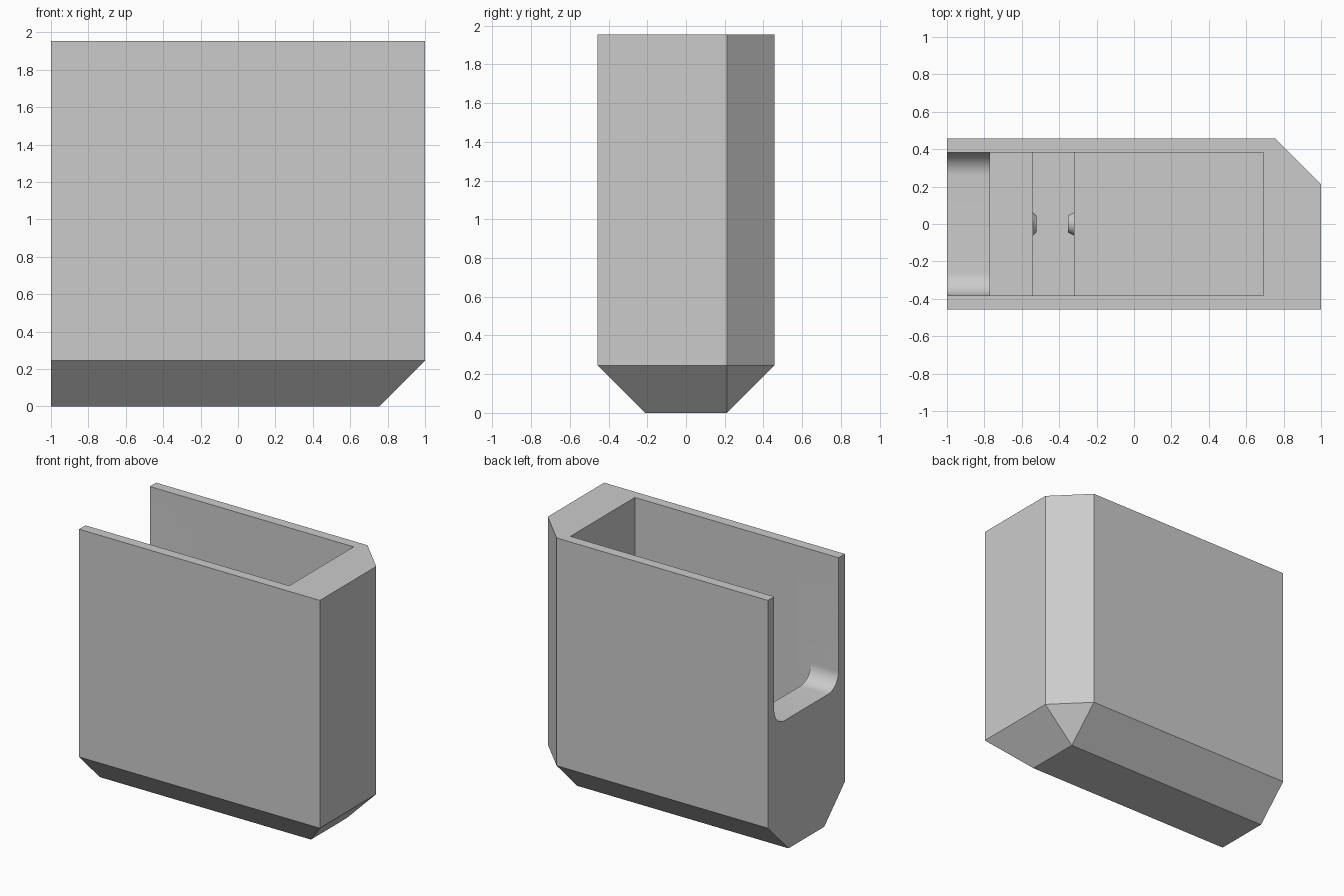
import bpy, bmesh, math
from mathutils import Matrix, Vector

cube = bpy.data.objects.get("Cube")
if cube:
    bpy.data.objects.remove(cube, do_unlink=True)

HX, HY, H = 1.0, 0.457, 1.955      # half length, half width, height
C = 0.245                          # chamfer size
IN = 0.382                         # half width of the cavity
FLOOR, GROOVE = 0.40, 0.20         # cavity floor and groove floor
TOP = H + 0.2

grey = bpy.data.materials.new("light grey")
grey.use_nodes = True
grey.diffuse_color = (0.6, 0.6, 0.6, 1)
grey.node_tree.nodes["Principled BSDF"].inputs["Base Color"].default_value = (0.6, 0.6, 0.6, 1)


def finish(name, bm):
    bmesh.ops.recalc_face_normals(bm, faces=bm.faces)
    mesh = bpy.data.meshes.new(name)
    bm.to_mesh(mesh)
    bm.free()
    mesh.materials.append(grey)
    ob = bpy.data.objects.new(name, mesh)
    bpy.context.collection.objects.link(ob)
    return ob


def box(name, x0, x1, z0, z1):
    bm = bmesh.new()
    size = Matrix.Diagonal((x1 - x0, 2 * IN, z1 - z0, 1))
    bmesh.ops.create_cube(bm, size=1, matrix=Matrix.Translation(((x0 + x1) / 2, 0, (z0 + z1) / 2)) @ size)
    return finish(name, bm)


def rounded_slot(name, x0, x1, z0, r):
    # U-shaped profile pushed along x
    pts = [(-IN, TOP), (IN, TOP)]
    for side, start in ((1, 0), (-1, 90)):
        for i in range(13):
            a = math.radians(start + i * 7.5)
            pts.append((side * (IN - r) + r * math.cos(a), z0 + r - r * math.sin(a)))
    bm = bmesh.new()
    face = bm.faces.new([bm.verts.new((x0, y, z)) for y, z in pts])
    ext = bmesh.ops.extrude_face_region(bm, geom=[face])["geom"]
    bmesh.ops.translate(bm, vec=(x1 - x0, 0, 0), verts=[g for g in ext if isinstance(g, bmesh.types.BMVert)])
    return finish(name, bm)


# Body: block with a chamfered base and one chamfered back corner
outline = [(-HX, -HY), (HX, -HY), (HX, HY - C), (HX - C, HY), (-HX, HY)]
base = [(-HX, C - HY), (HX - C, C - HY), (HX - C, HY - C), (-HX, HY - C)]
bm = bmesh.new()
for ring, z in ((base, 0), (outline, C), (outline, H)):
    for x, y in ring:
        bm.verts.new((x, y, z))
bmesh.ops.convex_hull(bm, input=bm.verts)
bmesh.ops.dissolve_limit(bm, angle_limit=0.01, verts=bm.verts, edges=bm.edges)
body = finish("holder_body", bm)

# Cavity, end opening and floor groove
cutters = [
    box("cavity_cutter", -0.77, 0.693, FLOOR, TOP),
    rounded_slot("opening_cutter", -1.2, -0.6, H / 2, 0.125),
    box("groove_cutter", -0.54, -0.32, GROOVE, FLOOR + 0.1),
]
bpy.context.view_layer.objects.active = body
for cutter in cutters:
    cutter.hide_render = True
    mod = body.modifiers.new(cutter.name, "BOOLEAN")
    mod.operation, mod.solver, mod.object = "DIFFERENCE", "EXACT", cutter
    bpy.ops.object.modifier_apply(modifier=mod.name)
    bpy.data.objects.remove(cutter, do_unlink=True)


# Small round catches on the groove walls
def catch(name, x, reach):
    bm = bmesh.new()
    bmesh.ops.create_cone(bm, cap_ends=True, segments=24, radius1=0.062, radius2=0.045, depth=abs(reach))
    aim = Vector((reach, 0, 0)).to_track_quat("Z", "Y").to_matrix().to_4x4()
    bmesh.ops.transform(bm, verts=bm.verts, matrix=Matrix.Translation((x + reach / 2, 0, 0.31)) @ aim)
    return finish(name, bm)


parts = [body, catch("right_catch", -0.54, 0.018), catch("left_catch", -0.32, -0.033)]

for ob in parts:
    bpy.ops.object.select_all(action="DESELECT")
    ob.select_set(True)
    bpy.context.view_layer.objects.active = ob
    bpy.ops.object.shade_smooth_by_angle(angle=math.radians(25))
